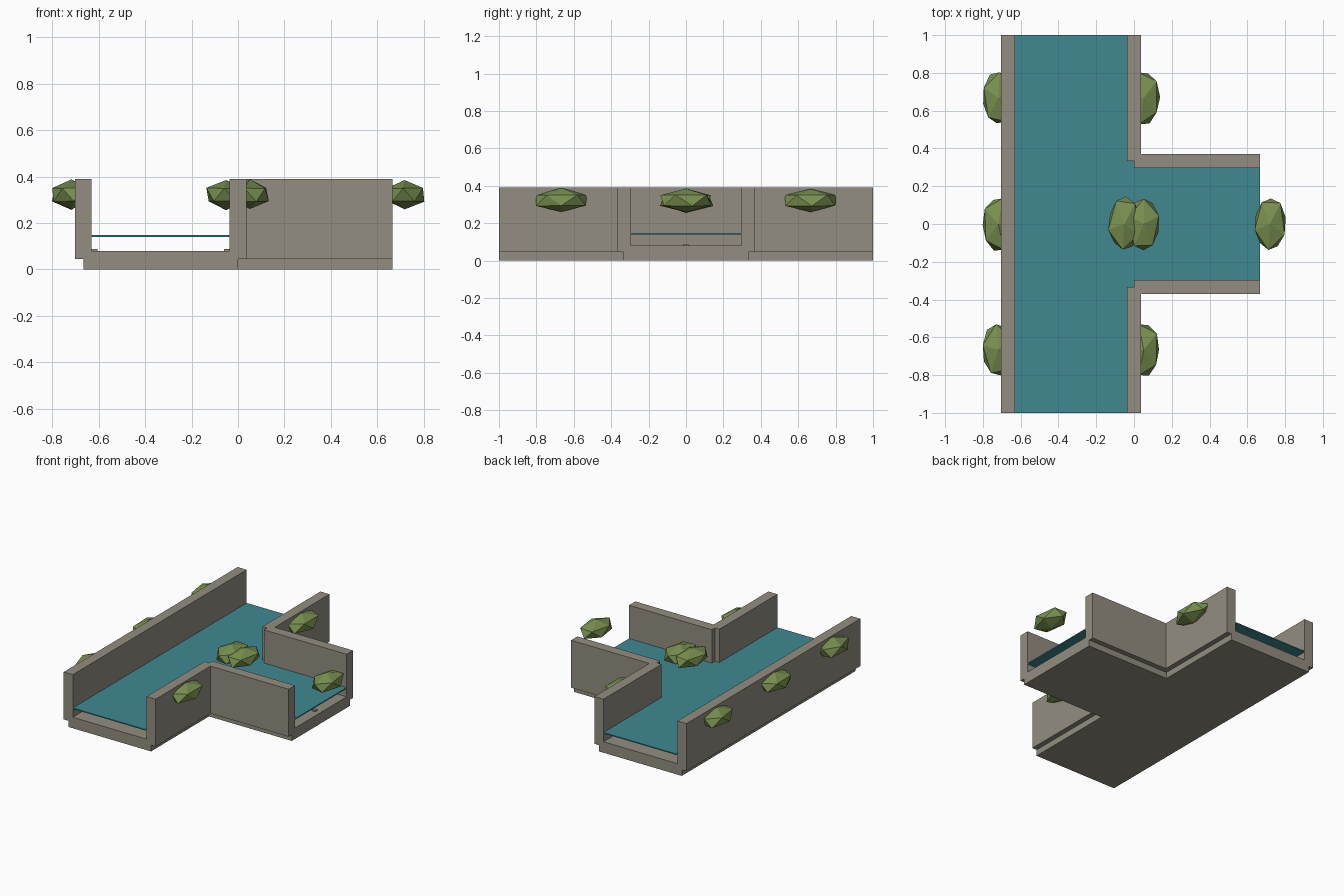
import bpy, bmesh, math, random
from mathutils import Vector

if "Cube" in bpy.data.objects:
    bpy.data.objects.remove(bpy.data.objects["Cube"])

random.seed(4)
T = 2 / 3          # tile size
H = T / 2


def material(name, color):
    m = bpy.data.materials.new(name)
    m.diffuse_color = (*color, 1)
    m.use_nodes = True
    m.node_tree.nodes["Principled BSDF"].inputs["Base Color"].default_value = m.diffuse_color
    return m


STONE = material("stone", (0.29, 0.27, 0.22))
WATER = material("water", (0.05, 0.25, 0.28))
LEAF = material("leaf", (0.19, 0.28, 0.08))


def finish(name, bm, mat, loc, rot=0):
    bmesh.ops.recalc_face_normals(bm, faces=bm.faces)
    me = bpy.data.meshes.new(name)
    bm.to_mesh(me)
    bm.free()
    me.materials.append(mat)
    ob = bpy.data.objects.new(name, me)
    ob.location = loc
    ob.rotation_euler.z = rot
    bpy.context.collection.objects.link(ob)
    return ob


def extrude_profile(name, profile, mat, loc, rot):
    """Extrude an x-z profile along the tile's y length."""
    bm = bmesh.new()
    f = bm.faces.new([bm.verts.new((x, -H, z)) for x, z in profile])
    ext = bmesh.ops.extrude_face_region(bm, geom=[f])["geom"]
    verts = [v for v in ext if isinstance(v, bmesh.types.BMVert)]
    bmesh.ops.translate(bm, verts=verts, vec=(0, T, 0))
    return finish(name, bm, mat, loc, rot)


# Half profile with a wall standing over the slab edge, and a plain edge
WALL = [(H, 0), (H, .045), (.37, .045), (.37, .39), (.297, .39), (.297, .08)]
OPEN = [(H, 0), (H, .08)]


def channel(name, center, rot=0, right_wall=True):
    loc = (*center, 0)
    right = WALL if right_wall else OPEN
    left = [(-x, z) for x, z in reversed(WALL)]
    extrude_profile(name + "_channel", right + left, STONE, loc, rot)
    # Thin water sheet between the walls
    r = .297 if right_wall else H
    sheet = [(-.297, .14), (r, .14), (r, .148), (-.297, .148)]
    extrude_profile(name + "_water", sheet, WATER, loc, rot)


def bush(name, loc):
    bm = bmesh.new()
    bmesh.ops.create_icosphere(bm, subdivisions=1, radius=1)
    spin = random.uniform(0, math.tau)
    c, s = math.cos(spin), math.sin(spin)
    for v in bm.verts:
        x, y, z = v.co * random.uniform(.96, 1.06)
        v.co = Vector(((c * x - s * y) * .092, (s * x + c * y) * .155, z * .063))
    finish(name, bm, LEAF, loc)


def pebble(name, loc):
    bm = bmesh.new()
    bmesh.ops.create_cube(bm, size=1)
    bmesh.ops.scale(bm, verts=bm.verts, vec=(.025, .025, .012))
    finish(name, bm, STONE, loc)


tiles = {"back": (-H, T), "middle": (-H, 0), "front": (-H, -T), "side": (H, 0)}
for name, pos in tiles.items():
    channel(name, pos, math.pi / 2 if name == "side" else 0, name != "middle")
    # A bush outside and a pebble inside on each x side of the tile
    for tag, sx in (("left", -1), ("right", 1)):
        bush(f"{name}_{tag}_bush", (pos[0] + sx * .385, pos[1], .322))
        pebble(f"{name}_{tag}_pebble", (pos[0] + sx * .285, pos[1], .083))
